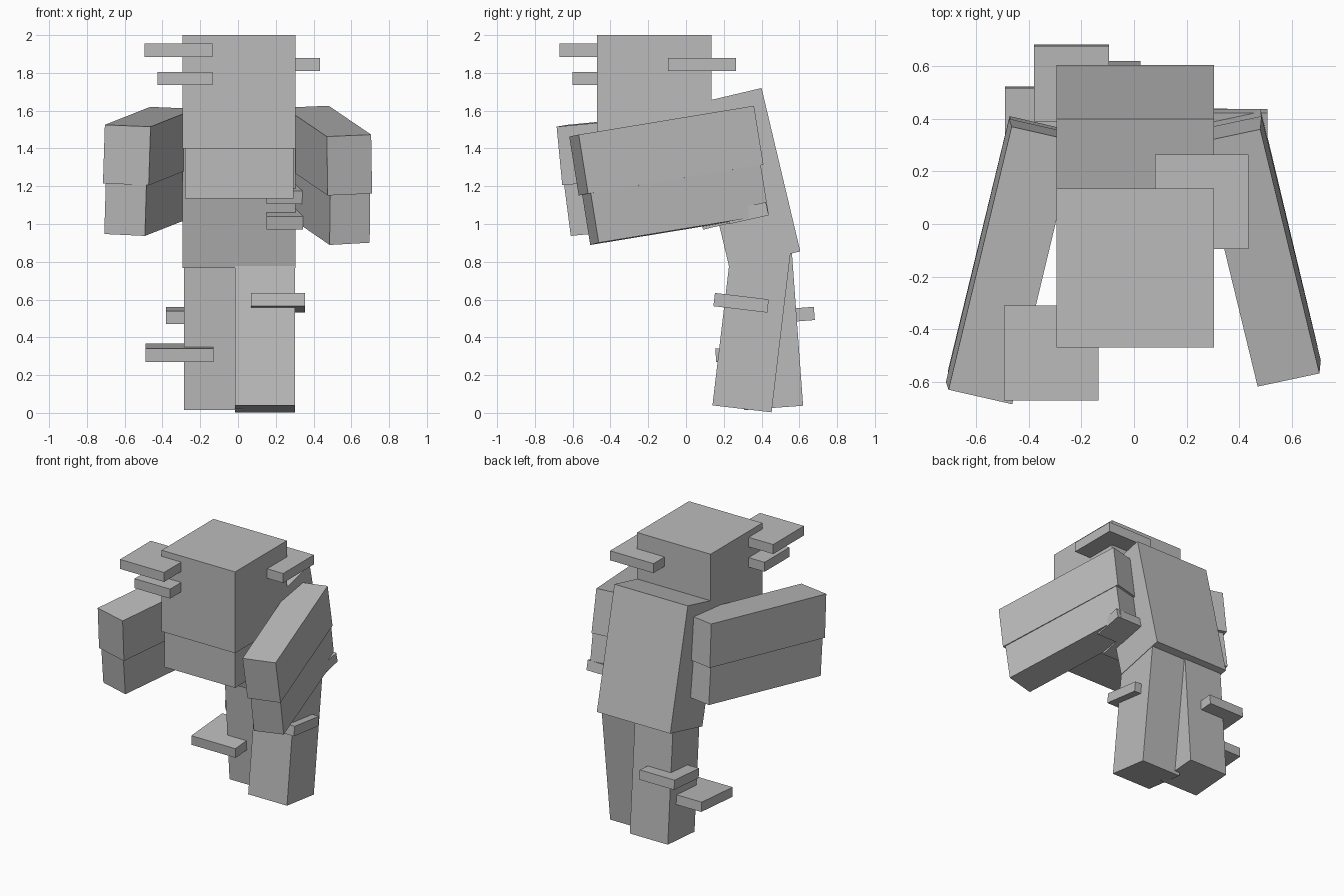
import bpy
import bmesh
from mathutils import Matrix, Vector

default = bpy.data.objects.get("Cube")
if default:
    bpy.data.objects.remove(default, do_unlink=True)

grey = bpy.data.materials.new("plain_grey")
grey.use_nodes = True
colour = (0.5, 0.5, 0.5, 1)
grey.diffuse_color = colour
grey.node_tree.nodes["Principled BSDF"].inputs["Base Color"].default_value = colour


def block(name, corner, a, b, c):
    """Box spanned by three edge vectors that start at one corner."""
    a, b, c = Vector(a), Vector(b), Vector(c)
    m = Matrix((a, b, c)).transposed().to_4x4()
    m.translation = Vector(corner) + (a + b + c) / 2
    bm = bmesh.new()
    bmesh.ops.create_cube(bm, size=1, matrix=m)
    bmesh.ops.recalc_face_normals(bm, faces=bm.faces)
    mesh = bpy.data.meshes.new(name)
    bm.to_mesh(mesh)
    bm.free()
    mesh.materials.append(grey)
    obj = bpy.data.objects.new(name, mesh)
    bpy.context.collection.objects.link(obj)
    return obj


def upright(name, x, y, z):
    """Axis-aligned box from three (low, high) ranges."""
    return block(name, (x[0], y[0], z[0]), (x[1] - x[0], 0, 0),
                 (0, y[1] - y[0], 0), (0, 0, z[1] - z[0]))


def shelf(name, x, y, z, slope, thick=0.07):
    """Plate whose front bottom edge is at height z, rising backwards by slope."""
    d = y[1] - y[0]
    return block(name, (x[0], y[0], z), (x[1] - x[0], 0, 0),
                 (0, d, d * slope), (0, -slope * thick, thick))


# Head and jaw
upright("head", (-0.295, 0.305), (-0.47, 0.135), (1.4, 2.0))
upright("jaw", (-0.28, 0.295), (-0.455, 0.12), (1.135, 1.4))

# Leaning torso
block("torso", (-0.295, 0.4, 1.72), (0.6, 0, 0), (0, 0.205, -0.865), (0, -0.375, -0.089))

# Legs, one swung forward and one back
block("left_leg", (-0.015, 0.14, 0.04), (0.317, 0, 0), (0, 0.313, -0.037), (0, 0.107, 0.9))
block("right_leg", (-0.285, 0.308, 0.015), (0.31, 0, 0), (0, 0.312, 0.023), (0, -0.066, 0.9))

# Outstretched arms: a wider sleeve over a slimmer lower part
block("left_sleeve", (0.705, -0.568, 1.473), (-0.225, 0.928, 0.153),
      (-0.235, -0.05, -0.01), (0.005, 0.05, -0.312))
block("left_forearm", (0.7, -0.505, 1.168), (-0.215, 0.9, 0.148),
      (-0.212, -0.045, -0.012), (-0.003, 0.043, -0.267))
block("right_sleeve", (-0.705, -0.63, 1.525), (0.24, 1.0, 0.095),
      (0.242, -0.055, -0.01), (-0.01, 0.03, -0.31))
block("right_forearm", (-0.7, -0.595, 1.217), (0.235, 0.97, 0.092),
      (0.215, -0.05, -0.01), (-0.008, 0.035, -0.27))

# Fungus shelves on the head
shelf("head_shelf_upper", (-0.495, -0.135), (-0.67, -0.31), 1.885, 0)
shelf("head_shelf_lower", (-0.425, -0.135), (-0.6, -0.31), 1.735, 0)
shelf("head_shelf_side", (0.08, 0.435), (-0.095, 0.265), 1.81, 0)

# Fungus shelves on the torso
shelf("torso_shelf_lower", (0.15, 0.345), (0.09, 0.3), 0.97, 0.237)
shelf("torso_shelf_upper", (0.15, 0.345), (0.09, 0.3), 1.105, 0.237)
shelf("torso_shelf_side", (0.25, 0.507), (0.23, 0.438), 1.0, 0.22)

# Fungus shelves on the legs
shelf("left_leg_shelf", (0.07, 0.355), (0.145, 0.43), 0.565, -0.119)
shelf("right_leg_shelf_back", (-0.38, -0.095), (0.395, 0.682), 0.47, 0.075)
shelf("right_leg_shelf_front", (-0.49, -0.13), (0.16, 0.522), 0.27, 0.075)
